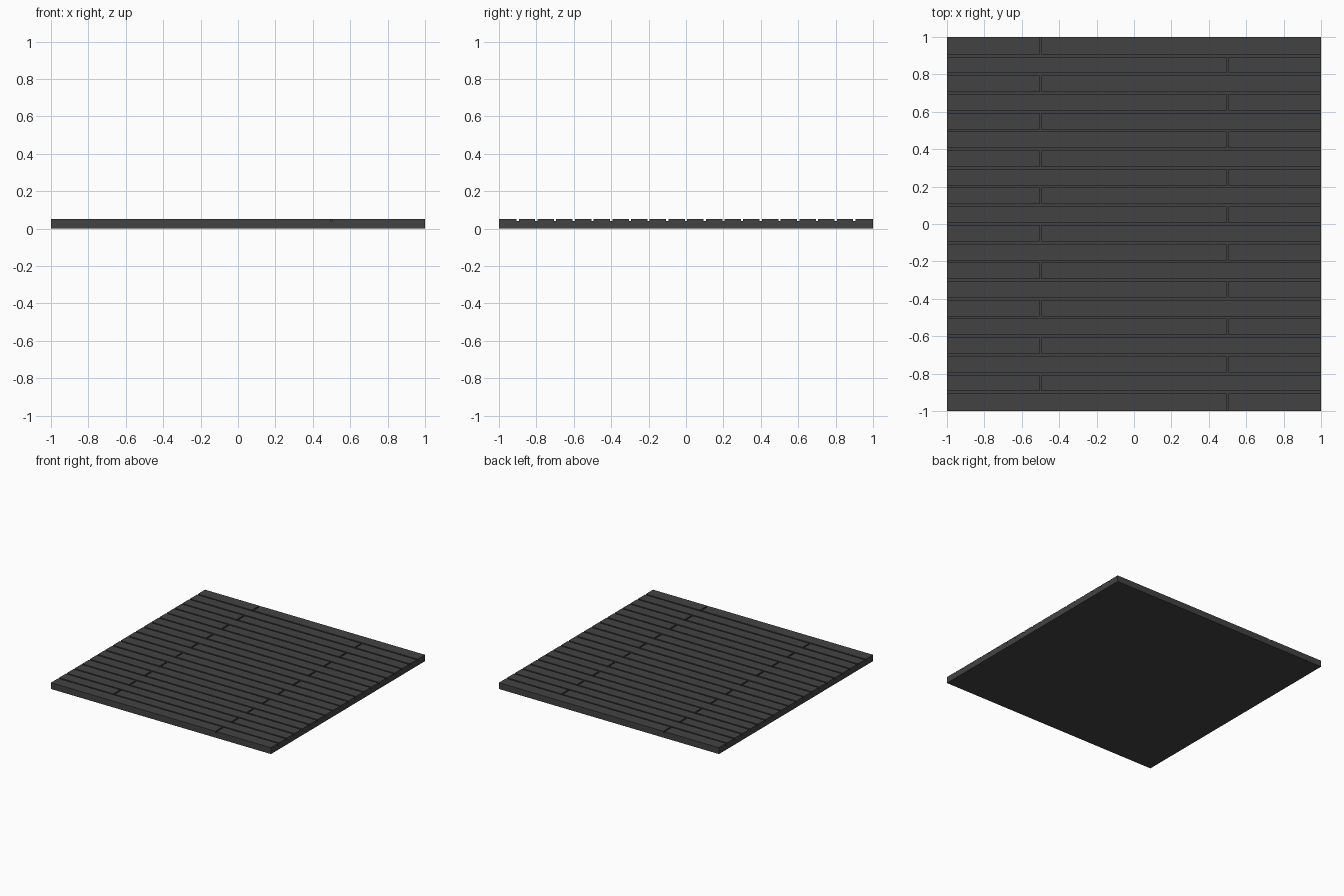
import bpy, bmesh

if "Cube" in bpy.data.objects:
    bpy.data.objects.remove(bpy.data.objects["Cube"])

ROWS = 20          # rows of planks across the panel
ROW_W = 0.1        # pitch of one row
GAP = 0.012        # groove width
BASE_Z, TOP_Z = 0.04, 0.052


def material(name, color):
    m = bpy.data.materials.new(name)
    m.diffuse_color = color
    m.use_nodes = True
    m.node_tree.nodes["Principled BSDF"].inputs["Base Color"].default_value = m.diffuse_color
    return m


dark = material("dark_grey", (0.055, 0.055, 0.055, 1))
wood = material("brown_wood", (0.085, 0.05, 0.03, 1))


def add_box(bm, x0, x1, y0, y1, z0, z1, skip_bottom=False):
    verts = bmesh.ops.create_cube(bm, size=1)["verts"]
    for v in verts:
        v.co.x = x1 if v.co.x > 0 else x0
        v.co.y = y1 if v.co.y > 0 else y0
        v.co.z = z1 if v.co.z > 0 else z0
    faces = {f for v in verts for f in v.link_faces}
    for f in faces:
        # only the walking surface is wood coloured
        if all(v.co.z == z1 for v in f.verts):
            f.material_index = 1
    if skip_bottom:
        low = [f for f in faces if all(v.co.z == z0 for v in f.verts)]
        bmesh.ops.delete(bm, geom=low, context="FACES_ONLY")


def finish(name, bm, mats):
    me = bpy.data.meshes.new(name)
    bm.to_mesh(me)
    bm.free()
    for m in mats:
        me.materials.append(m)
    ob = bpy.data.objects.new(name, me)
    bpy.context.collection.objects.link(ob)
    return ob


# Backing slab seen through the grooves
bm = bmesh.new()
add_box(bm, -1, 1, -1, 1, 0, BASE_Z)
finish("floor_base", bm, [dark, dark])

# Staggered planks: the joint alternates between x = 0.5 and x = -0.5
bm = bmesh.new()
for row in range(ROWS):
    y0 = -1 + row * ROW_W
    y1 = y0 + ROW_W
    y0 += GAP / 2 if row else 0
    y1 -= GAP / 2 if row < ROWS - 1 else 0
    joint = 0.5 if row % 2 == 0 else -0.5
    for x0, x1 in ((-1, joint - GAP / 2), (joint + GAP / 2, 1)):
        add_box(bm, x0, x1, y0, y1, BASE_Z, TOP_Z, skip_bottom=True)
finish("floor_planks", bm, [dark, wood])
